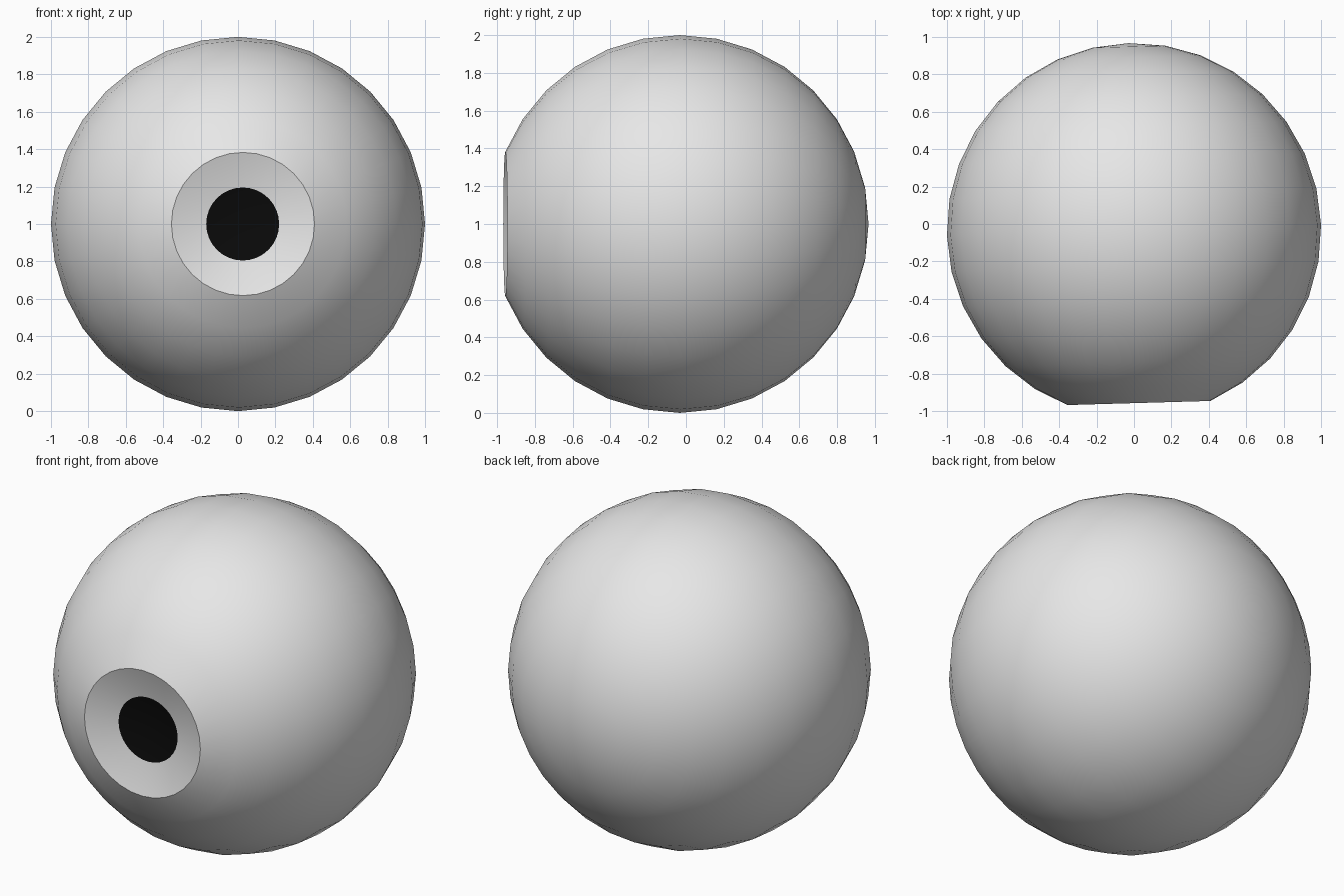
import bpy, bmesh, math
from mathutils import Matrix

if "Cube" in bpy.data.objects:
    bpy.data.objects.remove(bpy.data.objects["Cube"])

SEG, STEP = 32, math.pi / 16      # 32 sides, 16 rings, poles along y
RIM = math.cos(2 * STEP)          # plane of the iris rim


def material(name, rgb):
    m = bpy.data.materials.new(name)
    m.diffuse_color = (*rgb, 1)
    m.use_nodes = True
    m.node_tree.nodes["Principled BSDF"].inputs["Base Color"].default_value = m.diffuse_color
    return m


bm = bmesh.new()
bmesh.ops.create_uvsphere(bm, u_segments=SEG, v_segments=16, radius=1)

# Dished iris: the front cap is mirrored inward through the rim plane
for v in bm.verts:
    if v.co.z > RIM + 1e-4:
        v.co.z = 2 * RIM - v.co.z

# Pupil: the innermost fan of the dish
for f in bm.faces:
    c = f.calc_center_median()
    if c.z > 0 and math.hypot(c.x, c.y) < math.sin(STEP):
        f.material_index = 1

# Turn the pole to the front (-y), with a slight glance to +x
turn = Matrix.Rotation(math.radians(1.65), 4, 'Z') @ Matrix.Rotation(math.pi / 2, 4, 'X')
bm.transform(Matrix.Translation((0, -0.033, 1)) @ turn)

mesh = bpy.data.meshes.new("eyeball")
bm.to_mesh(mesh)
bm.free()
mesh.materials.append(material("eye white", (0.8, 0.8, 0.8)))
mesh.materials.append(material("pupil black", (0.003, 0.003, 0.003)))

eye = bpy.data.objects.new("eyeball", mesh)
bpy.context.collection.objects.link(eye)
bpy.context.view_layer.objects.active = eye
eye.select_set(True)
bpy.ops.object.shade_smooth_by_angle(angle=math.radians(30))
